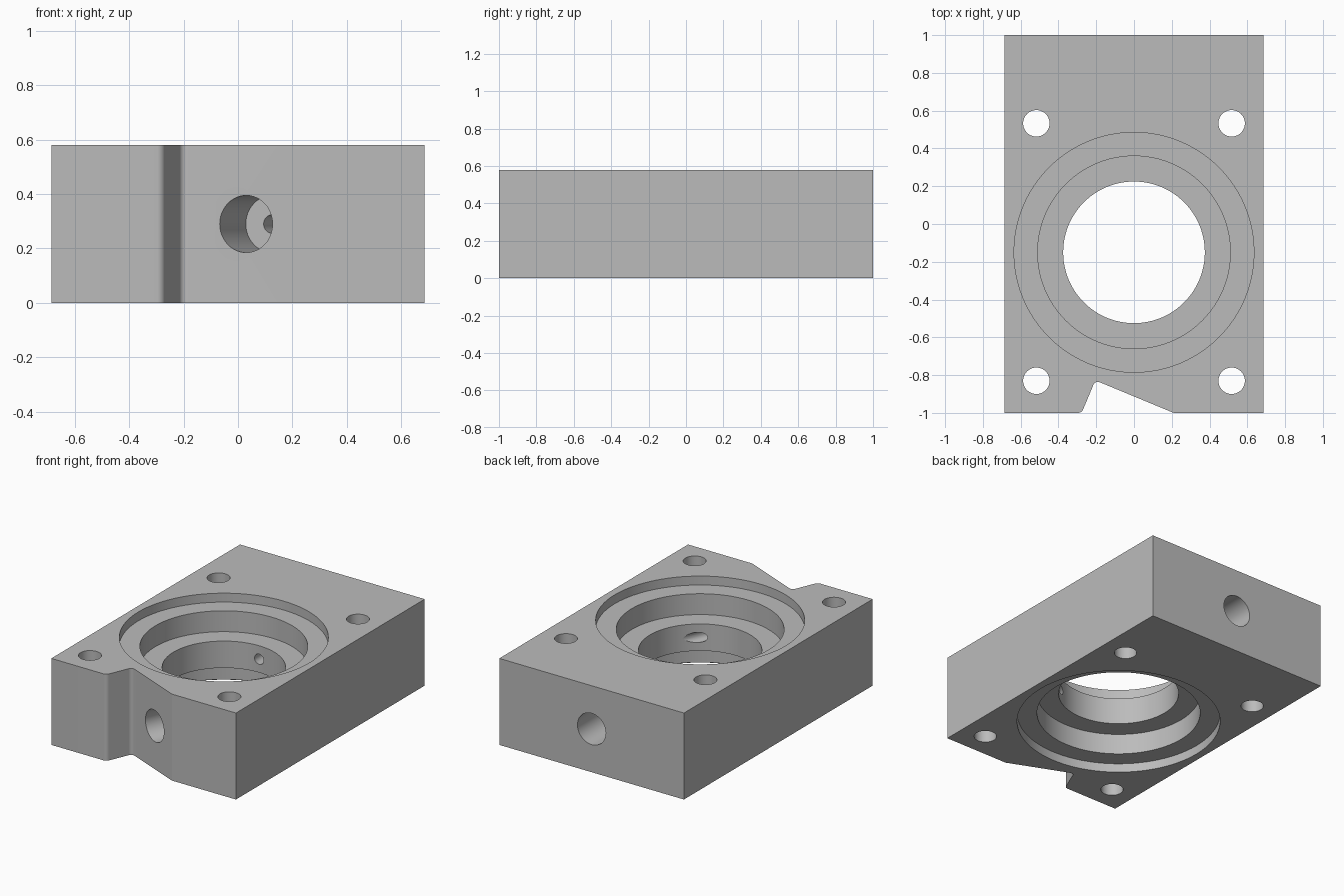
import bpy, bmesh, math
from mathutils import Vector, Matrix

cube = bpy.data.objects.get("Cube")
if cube:
    bpy.data.objects.remove(cube, do_unlink=True)

HEIGHT = 0.58
MID = HEIGHT / 2

grey = bpy.data.materials.new("machined_grey")
grey.use_nodes = True
colour = (0.5, 0.5, 0.5, 1)
grey.diffuse_color = colour
for node in grey.node_tree.nodes:
    if node.type == 'BSDF_PRINCIPLED':
        node.inputs["Base Color"].default_value = colour


def add_object(name, bm):
    bmesh.ops.recalc_face_normals(bm, faces=bm.faces)
    mesh = bpy.data.meshes.new(name)
    bm.to_mesh(mesh)
    bm.free()
    mesh.materials.append(grey)
    obj = bpy.data.objects.new(name, mesh)
    bpy.context.collection.objects.link(obj)
    return obj


def fillet(before, corner, after, radius, steps=6):
    """Points of a rounded corner, tangent to both sides."""
    b, c, a = Vector(before), Vector(corner), Vector(after)
    u, v = (b - c).normalized(), (a - c).normalized()
    half = u.angle(v) / 2
    centre = c + (u + v).normalized() * radius / math.sin(half)
    start = c + u * radius / math.tan(half) - centre
    end = c + v * radius / math.tan(half) - centre
    return [centre + start.lerp(end, i / steps).normalized() * radius
            for i in range(steps + 1)]


def turned(name, profile, origin, direction, segments=48):
    """Solid of revolution from (radius, distance) pairs along a direction."""
    bm = bmesh.new()
    rings = []
    for radius, dist in profile:
        angles = [2 * math.pi * i / segments for i in range(segments)]
        rings.append([bm.verts.new((radius * math.cos(t), radius * math.sin(t), dist))
                      for t in angles])
    for low, high in zip(rings, rings[1:]):
        for i in range(segments):
            j = (i + 1) % segments
            bm.faces.new((low[i], low[j], high[j], high[i]))
    bm.faces.new(rings[0])
    bm.faces.new(rings[-1])
    turn = Vector(direction).to_track_quat('Z', 'Y').to_matrix().to_4x4()
    bm.transform(Matrix.Translation(origin) @ turn)
    obj = add_object(name, bm)
    obj.hide_render = True
    return obj


# Block outline with the slanted notch in the front
outline = [(-0.685, 1), (-0.685, -1), (-0.277, -1), (-0.205, -0.828), (0.21, -1),
           (0.685, -1), (0.685, 1)]
points = (outline[:2] + fillet(*outline[1:4], 0.03)
          + fillet(*outline[2:5], 0.025) + outline[4:])
bm = bmesh.new()
base = bm.faces.new([bm.verts.new((p[0], p[1], 0)) for p in points])
top = bmesh.ops.extrude_face_region(bm, geom=[base])
bmesh.ops.translate(bm, vec=(0, 0, HEIGHT),
                    verts=[v for v in top["geom"] if isinstance(v, bmesh.types.BMVert)])
block = add_object("housing_block", bm)

# Stepped main bore, mirrored about mid height
half_bore = [(0.635, MID + 0.1), (0.635, MID - 0.06), (0.51, MID - 0.06),
             (0.51, MID - 0.2), (0.375, MID - 0.2)]
bore = [(r, -d) for r, d in half_bore] + [(0.375, 0)] + half_bore[::-1]
cutters = [turned("bore_cutter", bore, (0, -0.15, MID), (0, 0, 1), 96)]

# Corner bolt holes
for x in (-0.517, 0.517):
    for y in (-0.83, 0.533):
        cutters.append(turned("bolt_hole_cutter", [(0.07, -0.1), (0.07, HEIGHT + 0.1)],
                              (x, y, 0), (0, 0, 1)))


# Ports: wide counterbore, then a narrow passage into the main bore
def port(name, origin, direction, length):
    profile = [(0.105, -0.06), (0.105, 0.25), (0.034, 0.25), (0.034, length)]
    return turned(name, profile, origin, direction)


slant = math.radians(22.5)
cutters.append(port("front_port_cutter", (0.03, -0.925, MID),
                    (math.sin(slant), math.cos(slant), 0), 0.66))
cutters.append(port("back_port_cutter", (0, 1, MID), (0, -1, 0), 0.9))

# Cut everything out of the block
bpy.ops.object.select_all(action='DESELECT')
block.select_set(True)
bpy.context.view_layer.objects.active = block
for cutter in cutters:
    cut = block.modifiers.new(cutter.name, 'BOOLEAN')
    cut.operation = 'DIFFERENCE'
    cut.solver = 'EXACT'
    cut.object = cutter
    bpy.ops.object.modifier_apply(modifier=cut.name)
    bpy.data.objects.remove(cutter, do_unlink=True)

bpy.ops.object.shade_smooth_by_angle(angle=math.radians(20))
